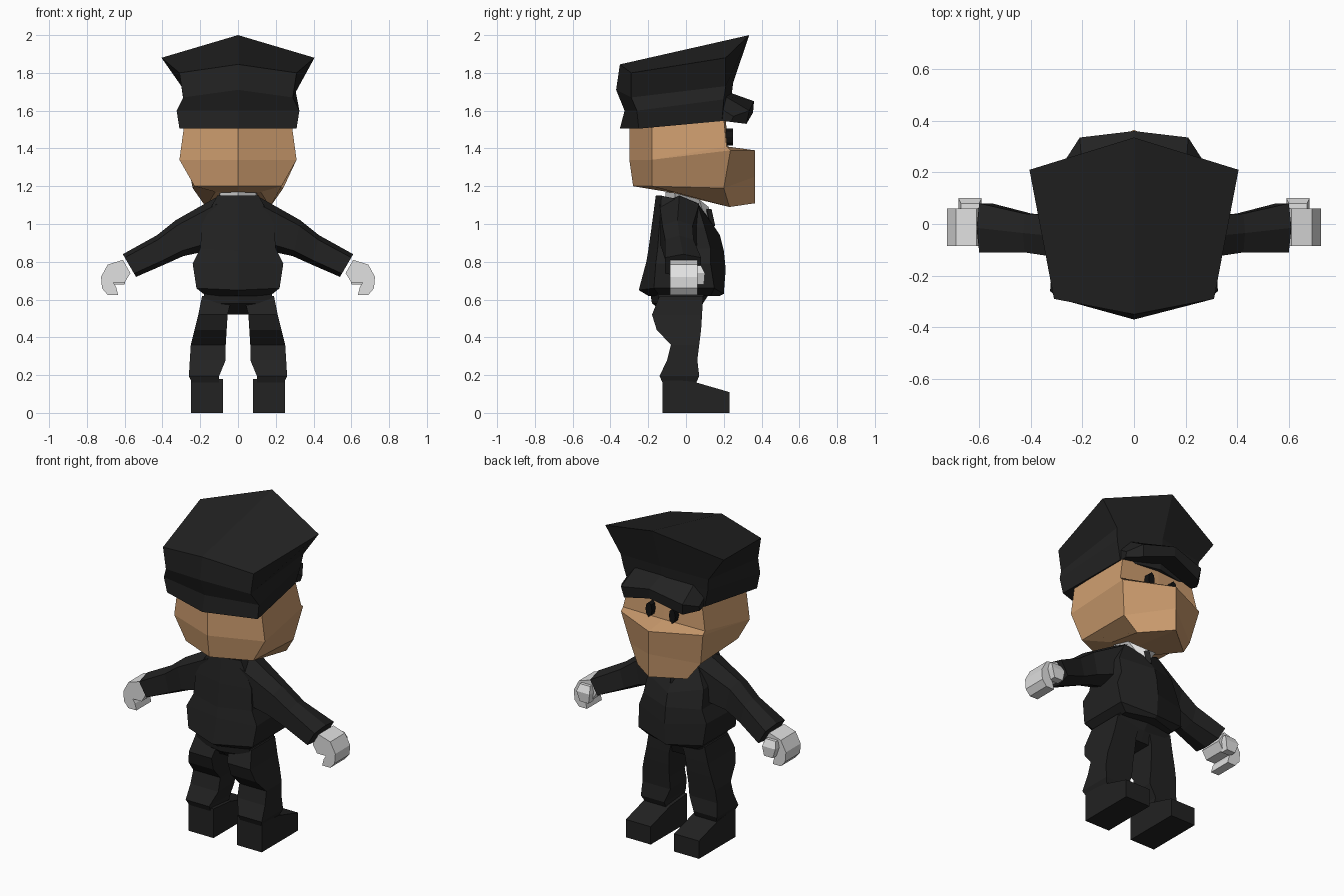
import bpy
import bmesh
from math import cos, sin, tau

cube = bpy.data.objects.get("Cube")
if cube:
    bpy.data.objects.remove(cube, do_unlink=True)


def material(name, red, green, blue):
    mat = bpy.data.materials.new(name)
    mat.use_nodes = True
    colour = (red, green, blue, 1)
    mat.diffuse_color = colour
    for node in mat.node_tree.nodes:
        if node.type == 'BSDF_PRINCIPLED':
            node.inputs["Base Color"].default_value = colour
            node.inputs["Roughness"].default_value = 1
    return mat


cloth = material("black cloth", .016, .016, .016)
skin = material("tan skin", .60, .33, .155)
white = material("off white", .75, .75, .75)
eye_black = material("eye black", .006, .006, .006)


def loft(name, rings, mat, split_caps=False):
    """Skin a stack of equal-length rings and close both ends."""
    bm = bmesh.new()
    rows = [[bm.verts.new(point) for point in ring] for ring in rings]
    count = len(rows[0])
    for lower, upper in zip(rows, rows[1:]):
        for i in range(count):
            j = (i + 1) % count
            bm.faces.new((lower[i], lower[j], upper[j], upper[i]))
    for row in (rows[0], rows[-1]):
        if split_caps:
            half = count // 2
            bm.faces.new(row[:half + 1])
            bm.faces.new(row[half:] + row[:1])
        else:
            bm.faces.new(row)
    bmesh.ops.remove_doubles(bm, verts=bm.verts, dist=.0005)
    bmesh.ops.recalc_face_normals(bm, faces=bm.faces)
    mesh = bpy.data.meshes.new(name)
    bm.to_mesh(mesh)
    bm.free()
    mesh.materials.append(mat)
    obj = bpy.data.objects.new(name, mesh)
    bpy.context.collection.objects.link(obj)
    return obj


def flip(points):
    return [(-x, y, z) for x, y, z in points]


def symmetric(name, half_rings, mat):
    """Loft rings given as half outlines, from centre to centre."""
    rings = [half + flip(half[-2:0:-1]) for half in half_rings]
    return loft(name, rings, mat, split_caps=True)


def pair(name, rings, mat):
    loft("left_" + name, rings, mat)
    loft("right_" + name, [flip(ring) for ring in rings], mat)


def box_ring(x0, x1, y0, y1, z):
    return [(x0, y0, z), (x1, y0, z), (x1, y1, z), (x0, y1, z)]


# Hat crown, flaring to a pointed top
symmetric("hat_crown", [
    [(0, -.35, 1.505), (.31, -.25, 1.505), (.26, .19, 1.545), (0, .23, 1.56)],
    [(0, -.325, 1.6), (.325, -.26, 1.6), (.29, .2, 1.66), (0, .24, 1.67)],
    [(0, -.37, 1.71), (.29, -.29, 1.67), (.3, .21, 1.73), (0, .25, 1.75)],
    [(0, -.35, 1.845), (.31, -.29, 1.8), (.405, .21, 1.88), (0, .335, 2)],
], cloth)

# Arched hat brim, drooping at both corners
brim_end = [(.26, .17, 1.62), (.265, .25, 1.57), (.26, .24, 1.54), (.25, .16, 1.55)]
brim_corner = [(.2, .2, 1.68), (.21, .335, 1.6), (.2, .32, 1.53), (.2, .18, 1.56)]
brim_middle = [(0, .22, 1.7), (0, .36, 1.65), (0, .355, 1.59), (0, .2, 1.6)]
loft("hat_brim", [brim_end, brim_corner, brim_middle,
                  flip(brim_corner), flip(brim_end)], cloth)

# Head with a wedge muzzle and chin
head_back = [(0, -.3, 1.34), (.31, -.18, 1.34)]
symmetric("head", [
    [(0, -.3, 1.56), (.28, -.18, 1.56), (.25, .2, 1.56), (0, .21, 1.57)],
    head_back + [(.28, .215, 1.41), (0, .22, 1.41)],
    head_back + [(.28, .235, 1.39), (0, .365, 1.39)],
    [(0, -.28, 1.2), (.23, -.18, 1.2), (.24, .2, 1.19), (0, .365, 1.25)],
    [(0, -.1, 1.17), (.12, -.05, 1.17), (.17, .23, 1.09), (0, .365, 1.11)],
], skin)

# Eyes
pair("eye", [
    [(.08 + .022 * cos(tau * i / 8), y, 1.46 + .045 * sin(tau * i / 8))
     for i in range(8)] for y in (.2, .25)
], eye_black)

# Shirt showing at the neck, with a small tie
symmetric("shirt", [
    [(0, -.11, 1.17), (.1, -.06, 1.165), (.1, .07, 1.13), (0, .12, 1.09)],
    [(0, -.1, 1.05), (.05, -.05, 1.05), (.02, .1, 1.03), (0, .15, .99)],
], white)
symmetric("tie", [
    [(0, .1, 1.08), (.022, .11, 1.08), (0, .135, 1.08)],
    [(0, .12, .99), (.015, .13, .99), (0, .155, .99)],
], cloth)

# Jacket
symmetric("jacket", [
    [(0, -.16, 1.15), (.11, -.13, 1.15), (.12, .06, 1.11), (0, .1, 1.06)],
    [(0, -.18, 1), (.19, -.14, 1), (.19, .1, .98), (0, .18, .94)],
    [(0, -.2, .86), (.2, -.15, .87), (.2, .13, .87), (0, .2, .86)],
    [(0, -.21, .8), (.24, -.16, .79), (.23, .13, .79), (0, .21, .76)],
    [(0, -.25, .65), (.22, -.17, .66), (.22, .15, .66), (0, .2, .63)],
    [(0, -.2, .62), (.17, -.14, .62), (.17, .13, .62), (0, .18, .62)],
], cloth)


def sleeve_ring(top_x, top_z, low_x, low_z, back, front):
    """Six-sided sleeve section between an upper and a lower point."""
    def at(t, y):
        return (top_x + (low_x - top_x) * t, y, top_z + (low_z - top_z) * t)
    middle = (back + front) / 2
    return [at(0, middle), at(.15, front), at(.85, front),
            at(1, middle), at(.85, back), at(.15, back)]


# Sleeves
pair("sleeve", [
    sleeve_ring(.1, 1.15, .15, .86, -.14, .07),
    sleeve_ring(.33, 1.02, .29, .83, -.125, .035),
    sleeve_ring(.43, .94, .39, .785, -.11, .04),
    sleeve_ring(.61, .84, .54, .72, -.11, .08),
], cloth)

# Gloved hands with curled fingers, and thumbs
hand_outline = [(.57, .74), (.61, .81), (.69, .785), (.725, .72), (.72, .66),
                (.69, .625), (.635, .625), (.645, .665), (.66, .69), (.6, .69)]
pair("hand", [[(x, y, z) for x, z in hand_outline] for y in (-.085, .06)], white)
pair("thumb", [
    box_ring(.6, .67, .03, .08, .78),
    box_ring(.59, .68, .04, .1, .74),
    box_ring(.6, .66, .05, .095, .68),
], white)

# Trousers
symmetric("trouser_seat", [
    [(0, -.19, .64), (.18, -.15, .64), (.18, .1, .64), (0, .13, .64)],
    [(0, -.18, .58), (.18, -.14, .58), (.18, .08, .58), (0, .09, .58)],
    [(0, -.1, .52), (.07, -.1, .52), (.07, .06, .52), (0, .06, .52)],
], cloth)
pair("trouser_leg", [
    box_ring(.03, .19, -.14, .09, .62),
    box_ring(.055, .21, -.18, .085, .52),
    box_ring(.06, .23, -.155, .08, .44),
    box_ring(.065, .25, -.08, .07, .36),
    box_ring(.065, .255, -.1, .06, .28),
    box_ring(.1, .26, -.14, .07, .195),
    box_ring(.1, .24, -.12, .05, .15),
], cloth)

# Shoes with sloping toes
shoe_side = [(-.125, 0), (.23, 0), (.23, .11), (.04, .165), (-.125, .18)]
pair("shoe", [[(x, y, z) for y, z in shoe_side] for x in (.08, .25)], cloth)
